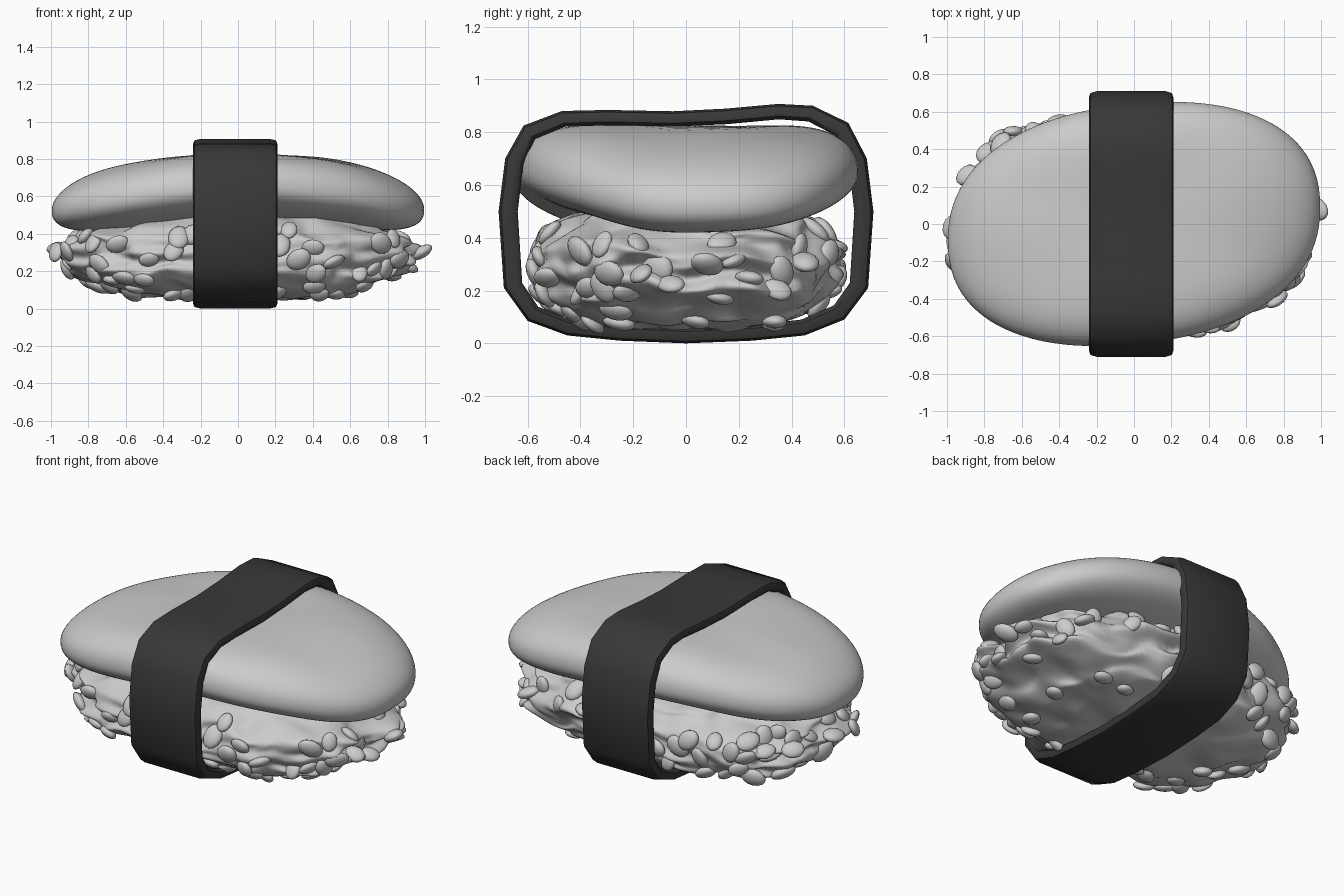
import bpy, bmesh, math, random
from mathutils import Vector, Matrix, noise

if "Cube" in bpy.data.objects:
    bpy.data.objects.remove(bpy.data.objects["Cube"])

random.seed(7)


def spow(v, e):
    return math.copysign(abs(v) ** e, v)


def finish(name, bm, subsurf=0):
    mesh = bpy.data.meshes.new(name)
    bm.normal_update()
    bm.to_mesh(mesh)
    bm.free()
    for p in mesh.polygons:
        p.use_smooth = True
    ob = bpy.data.objects.new(name, mesh)
    bpy.context.collection.objects.link(ob)
    if subsurf:
        mod = ob.modifiers.new("Smooth", 'SUBSURF')
        mod.levels = mod.render_levels = subsurf
    return ob


def warped_sphere(name, shape, seg, rings, subsurf=0):
    bm = bmesh.new()
    bmesh.ops.create_uvsphere(bm, u_segments=seg, v_segments=rings, radius=1)
    for v in bm.verts:
        v.co = shape(math.atan2(v.co.y, v.co.x), math.asin(max(-1, min(1, v.co.z))))
    return finish(name, bm, subsurf)


# Draped topping: thick skewed oval slab whose ends droop
def topping(t, p):
    c, s = max(0, math.cos(p)) ** 0.6, spow(math.sin(p), 0.9)
    x = spow(math.cos(t), 0.88) * c
    y0 = spow(math.sin(t), 0.88) * c
    y = 0.645 * y0 + 0.09 * x
    z = 0.655 - 0.13 * x * x + 0.187 * s
    if s < 0:
        z += 0.03 * s * x * x + 0.03 * y0 * y0 * abs(s)
    else:
        z += 0.05 * s * (y0 * y0 - 0.3) * (1 - x * x) + 0.02 * s * x * x
    z -= 0.03 * max(0, -x) * max(0, -y0)
    z += 0.012 * noise.noise(Vector((x * 2, y * 3, 1.7)))
    return Vector((x, y, z))


# Rice bed: rounded block with ragged, mostly horizontal ridges
def rice(t, p):
    c, s = max(0, math.cos(p)) ** 0.5, math.sin(p)
    x = 0.93 * spow(math.cos(t), 0.78) * c
    y = 0.575 * spow(math.sin(t), 0.78) * c
    z = 0.29 + 0.235 * s
    if s > 0:
        z -= 0.09 * x * x * s
    else:
        z += 0.04 * abs(s) * (abs(x) ** 3 + (y / 0.56) ** 4)
    n = noise.noise(Vector((x * 3, y * 3.5, z * 13))) + 0.5 * noise.noise(Vector((x * 8, y * 8, z * 18)))
    d = 0.115 * n * c
    z += 0.03 * noise.noise(Vector((x * 6, y * 6, z * 3 + 4)))
    r = math.hypot(x, y * 1.3) + 1e-6
    return Vector((x + x / r * d, y + y / r * d * 0.7, z))


warped_sphere("topping", topping, 48, 24, 1)
warped_sphere("rice_bed", rice, 144, 72)

# Loose grains lying on the rice surface
bm = bmesh.new()
spots = []
tries = 0
while len(spots) < 90 and tries < 4000:
    tries += 1
    t, p = random.uniform(-math.pi, math.pi), math.asin(random.uniform(-0.95, 0.55))
    co = rice(t, p)
    if any((co - o).length < 0.075 for o in spots):
        continue
    spots.append(co)
    e = 0.08
    nrm = (rice(t + e, p) - rice(t - e, p)).cross(rice(t, p + e) - rice(t, p - e)).normalized()
    nrm = (nrm + 0.45 * Vector([random.uniform(-1, 1) for _ in range(3)])).normalized()
    rot = nrm.to_track_quat('Z', 'Y').to_matrix().to_4x4()
    k = random.uniform(0.85, 1.15)
    m = (Matrix.Translation(co + nrm * 0.004) @ rot
         @ Matrix.Rotation(random.uniform(0, math.pi), 4, 'Z')
         @ Matrix.Diagonal((0.064 * k, 0.05 * k, 0.028 * k, 1)))
    bmesh.ops.create_uvsphere(bm, u_segments=14, v_segments=9, radius=1, matrix=m)
for v in bm.verts:
    v.co.z = max(v.co.z, 0.03)
finish("rice_grains", bm)

# Seaweed band: closed profile in the y-z plane, swept with a rounded section
profile = [(0, 0), (-0.25, 0.01), (-0.45, 0.03), (-0.6, 0.085), (-0.69, 0.21),
           (-0.71, 0.5), (-0.685, 0.7), (-0.615, 0.825), (-0.47, 0.88), (-0.3, 0.884),
           (-0.05, 0.879), (0.15, 0.889), (0.35, 0.907), (0.48, 0.9), (0.615, 0.835),
           (0.685, 0.7), (0.71, 0.5), (0.69, 0.21), (0.6, 0.09), (0.45, 0.03), (0.25, 0.01)]
bm = bmesh.new()
n = len(profile)


def ring(x, inset):
    out = []
    for i, (y, z) in enumerate(profile):
        a, b = profile[i - 1], profile[(i + 1) % n]
        d = Vector((b[0] - a[0], b[1] - a[1])).normalized()
        # Thicker on the upright sides than along the top and bottom
        w = inset * (1 + 0.25 * abs(d.y))
        out.append(bm.verts.new((x, y + d.y * w, z - d.x * w)))
    return out


section = [(-0.2, 0), (0.17, 0), (0.203, 0.008), (0.21, 0.025), (0.21, 0.045),
           (0.195, 0.058), (-0.225, 0.058), (-0.24, 0.045), (-0.24, 0.025), (-0.233, 0.008)]
rings = [ring(x, i) for x, i in section]
for r, s in zip(rings, rings[1:] + rings[:1]):
    for i in range(n):
        j = (i + 1) % n
        bm.faces.new((r[i], r[j], s[j], s[i]))
bmesh.ops.recalc_face_normals(bm, faces=bm.faces)
band = finish("seaweed_band", bm)
mat = bpy.data.materials.new("dark_seaweed")
mat.diffuse_color = (0.04, 0.04, 0.04, 1)
mat.use_nodes = True
mat.node_tree.nodes["Principled BSDF"].inputs["Base Color"].default_value = mat.diffuse_color
band.data.materials.append(mat)
bpy.context.view_layer.objects.active = band
band.select_set(True)
bpy.ops.object.shade_smooth_by_angle(angle=math.radians(45))
